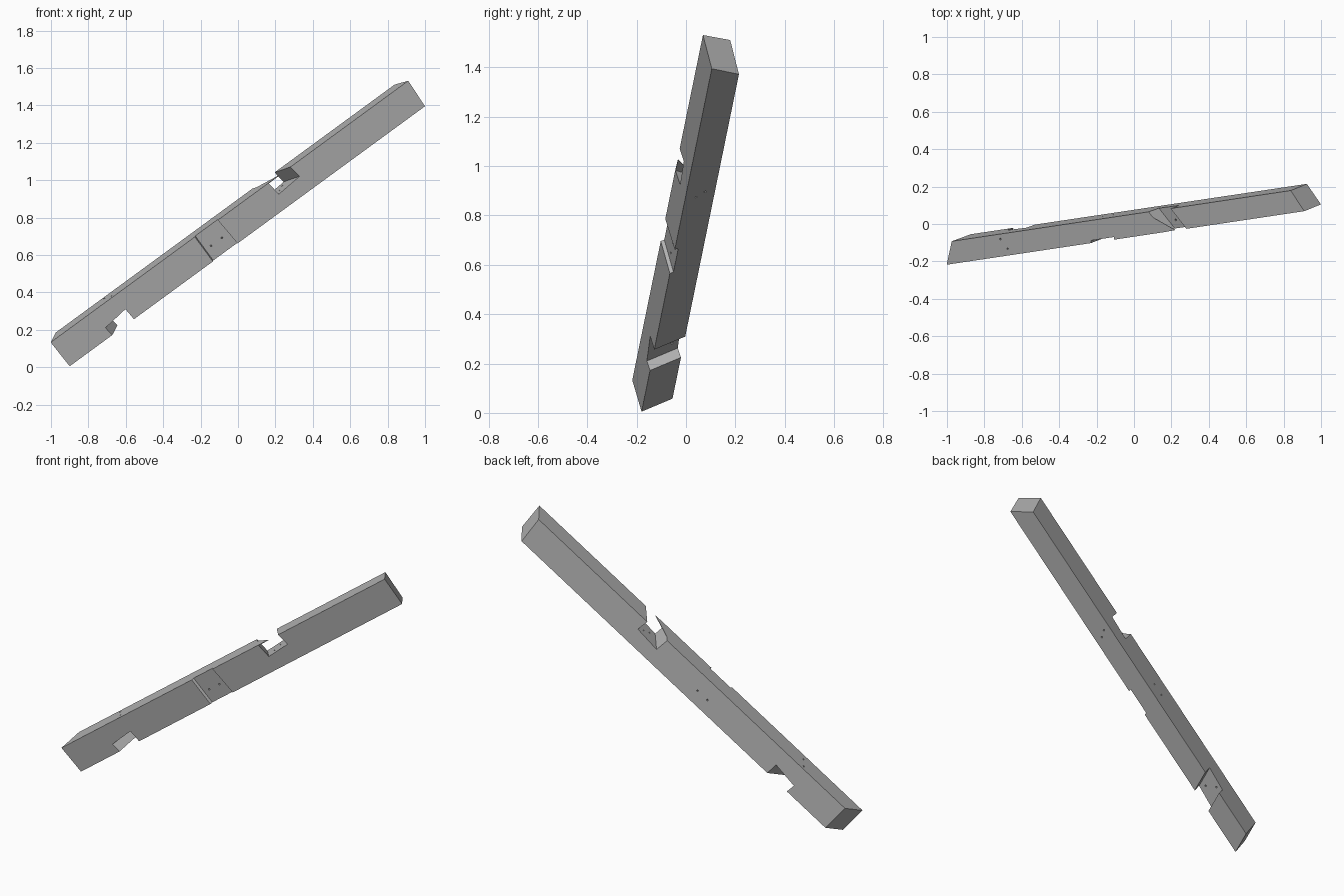
import bpy, bmesh, math
from mathutils import Vector, Matrix

cube = bpy.data.objects.get("Cube")
if cube:
    bpy.data.objects.remove(cube, do_unlink=True)

# Beam frame: length, depth (towards the back) and height directions
along = Vector((0.801, 0.120, 0.586)).normalized()
back = Vector((-0.225, 0.966, 0.107))
back = (back - along * back.dot(along)).normalized()
up = along.cross(back)
origin = Vector((-0.90, -0.18, 0.005))
DEPTH, HEIGHT = 0.121, 0.167

grey = bpy.data.materials.new("timber grey")
grey.use_nodes = True
colour = (0.45, 0.45, 0.45, 1)
grey.diffuse_color = colour
grey.node_tree.nodes["Principled BSDF"].inputs["Base Color"].default_value = colour


def place(s, t, h):
    return origin + along * s + back * t + up * h


def finish(name, bm):
    bmesh.ops.recalc_face_normals(bm, faces=bm.faces)
    mesh = bpy.data.meshes.new(name)
    bm.to_mesh(mesh)
    bm.free()
    mesh.materials.append(grey)
    obj = bpy.data.objects.new(name, mesh)
    bpy.context.collection.objects.link(obj)
    return obj


def prism(name, profile, t0, t1):
    """Side profile of (length, height, skew), run through the depth."""
    bm = bmesh.new()
    rings = [[bm.verts.new(place(s + k * t, t, h)) for s, h, k in profile]
             for t in (t0, t1)]
    bm.faces.new(rings[0])
    bm.faces.new(rings[1])
    n = len(profile)
    for i in range(n):
        j = (i + 1) % n
        bm.faces.new((rings[0][i], rings[0][j], rings[1][j], rings[1][i]))
    return finish(name, bm)


def hole(start, end):
    """Slim bolt hole cutter between two points."""
    a, b = place(*start), place(*end)
    turn = (b - a).to_track_quat('Z', 'Y').to_matrix().to_4x4()
    bm = bmesh.new()
    bmesh.ops.create_cone(bm, cap_ends=True, segments=8, radius1=0.005,
                          radius2=0.005, depth=(b - a).length,
                          matrix=Matrix.Translation((a + b) / 2) @ turn)
    return finish("bolt_hole_cutter", bm)


# Main beam with skewed ends
beam = prism("beam", [(0, 0, 0.56), (2.371, 0, -0.5),
                      (2.375, HEIGHT, -0.47), (-0.011, HEIGHT, 0.56)], 0, DEPTH)

# Skewed notches: underside, top and shallow front housing
cutters = [
    prism("lower_notch_cutter", [(0.288, -0.02, 0.56), (0.276, 0.054, 0.56),
                                 (0.422, 0.072, 0.56), (0.431, -0.02, 0.56)],
          -0.03, 0.15),
    prism("upper_notch_cutter", [(1.439, 0.19, -0.6), (1.454, 0.084, -0.6),
                                 (1.601, 0.096, -0.6), (1.585, 0.19, -0.6)],
          -0.03, 0.15),
    prism("front_housing_cutter", [(0.950, 0.19, 0.5), (0.956, -0.02, 0.5),
                                   (1.122, -0.02, 0.3), (1.102, 0.19, 0.3)],
          -0.02, 0.014),
]

# Pairs of bolt holes through each joint
for s in (0.997, 1.070):
    cutters.append(hole((s, -0.03, 0.072), (s, 0.15, 0.072)))
for s, t in ((0.374, 0.094), (0.406, 0.037), (1.475, 0.045), (1.505, 0.08)):
    cutters.append(hole((s, t, -0.03), (s, t, 0.2)))

for cutter in cutters:
    mod = beam.modifiers.new(cutter.name, 'BOOLEAN')
    mod.operation = 'DIFFERENCE'
    mod.solver = 'EXACT'
    mod.object = cutter
    cutter.hide_render = True

# Bake the cuts, then drop the cutters
bpy.context.view_layer.update()
graph = bpy.context.evaluated_depsgraph_get()
cut_mesh = bpy.data.meshes.new_from_object(beam.evaluated_get(graph))
beam.modifiers.clear()
beam.data = cut_mesh
for cutter in cutters:
    bpy.data.objects.remove(cutter, do_unlink=True)

# Thin pointed lip left over the upper notch
bm = bmesh.new()
lip = [(1.390, 0.087), (1.442, 0), (1.515, 0.002)]
low, high = [[bm.verts.new(place(s, t, h)) for s, t in lip]
             for h in (HEIGHT - 0.003, HEIGHT)]
bm.faces.new(low)
bm.faces.new(high)
for i in range(3):
    j = (i + 1) % 3
    bm.faces.new((low[i], low[j], high[j], high[i]))
finish("notch_lip", bm)
